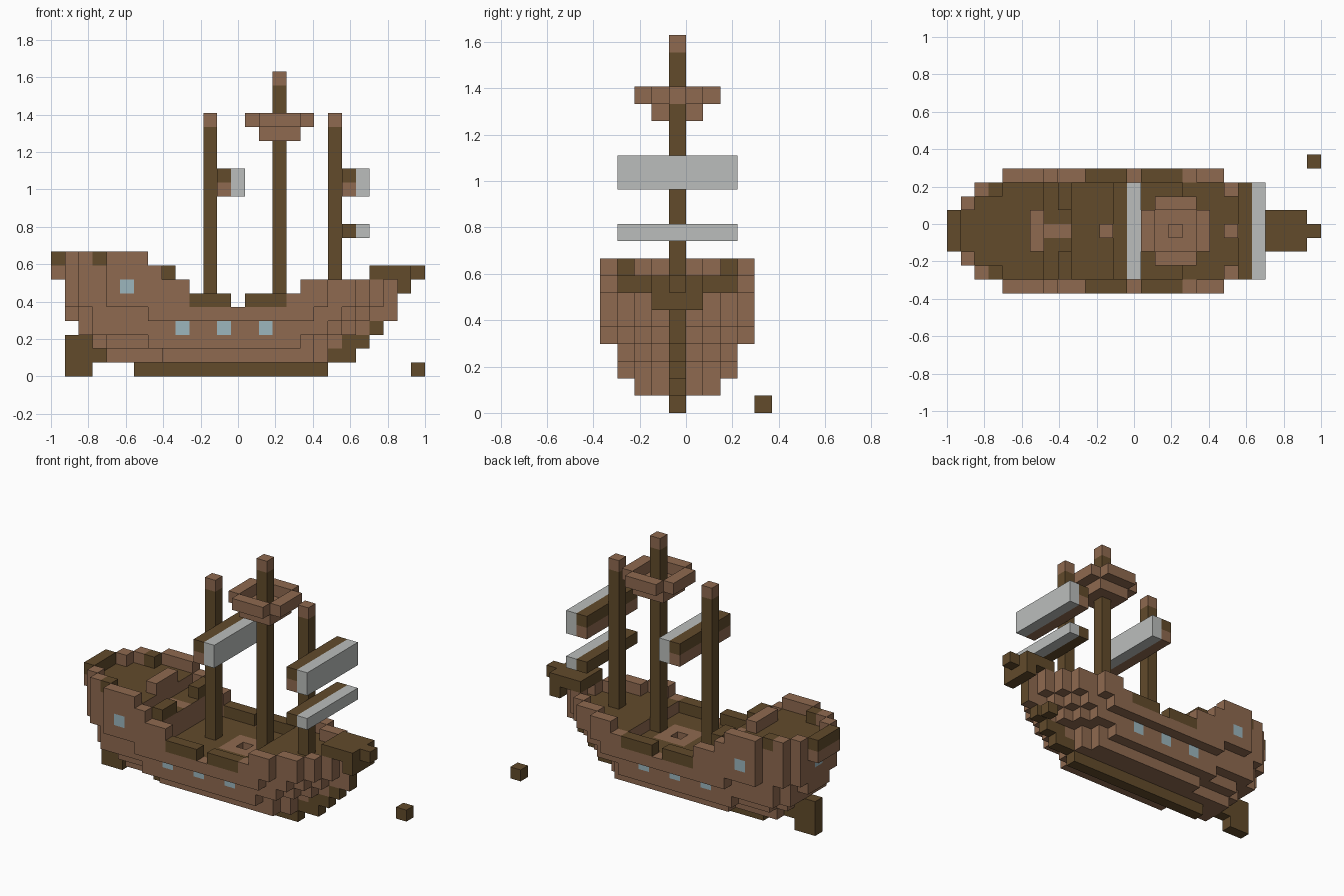
import bpy, bmesh
from mathutils import Vector

cube = bpy.data.objects.get("Cube")
if cube:
    bpy.data.objects.remove(cube, do_unlink=True)

U = 2 / 27                       # block size
ORIGIN = Vector((-1, -U / 2, 0))  # y cells are counted from the centreline


def material(name, rgb):
    m = bpy.data.materials.new(name)
    m.use_nodes = True
    m.diffuse_color = (*rgb, 1)
    m.node_tree.nodes["Principled BSDF"].inputs["Base Color"].default_value = (*rgb, 1)
    return m


MATS = [material("brown_planks", (0.275, 0.144, 0.08)),
        material("dark_timber", (0.122, 0.07, 0.024)),
        material("grey_canvas", (0.497, 0.515, 0.503)),
        material("pale_blue_glass", (0.332, 0.468, 0.515))]
BROWN, DARK, GREY, BLUE = range(4)
AXES = [Vector(a) for a in ((1, 0, 0), (0, 1, 0), (0, 0, 1))]


def box(x0, x1, y0, y1, z0, z1):
    """Inclusive block of cells."""
    return {(x, y, z) for x in range(x0, x1 + 1)
            for y in range(y0, y1 + 1) for z in range(z0, z1 + 1)}


def build(name, cells, colour):
    """Skin a set of cells; colour is an index or a rule of cell and direction."""
    bm = bmesh.new()
    for cell in cells:
        c = Vector(cell) + Vector((0.5, -0.0, 0.5))
        for a in range(3):
            for s in (-1, 1):
                n = AXES[a] * s
                if tuple(int(v) for v in Vector(cell) + n) in cells:
                    continue
                p, q = AXES[(a + 1) % 3] / 2, AXES[(a + 2) % 3] / 2 * s
                mid = c + n / 2
                corners = (mid - p - q, mid + p - q, mid + p + q, mid - p + q)
                f = bm.faces.new([bm.verts.new(ORIGIN + v * U) for v in corners])
                f.material_index = colour if isinstance(colour, int) else colour(cell, n)
    bmesh.ops.remove_doubles(bm, verts=bm.verts, dist=U / 100)
    mesh = bpy.data.meshes.new(name)
    bm.to_mesh(mesh)
    bm.free()
    for m in MATS:
        mesh.materials.append(m)
    ob = bpy.data.objects.new(name, mesh)
    bpy.context.collection.objects.link(ob)
    return ob


def plan(*steps):
    """Stepped deck outline from (half width, first, last) runs."""
    return {(x, y) for h, a, b in steps for x in range(a, b + 1) for y in range(-h, h + 1)}


def rim(outline):
    return {(x, y) for x, y in outline
            if any((x + dx, y + dy) not in outline
                   for dx, dy in ((1, 0), (-1, 0), (0, 1), (0, -1)))}


def layer(outline, z):
    return {(x, y, z) for x, y in outline}


# Hull outlines from the keel upwards
upper = plan((4, 4, 19), (3, 2, 21), (2, 1, 22), (1, 1, 23), (0, 1, 24))
poop = {(x, y) for x, y in upper if x <= 8} | plan((1, 0, 1))
hull = layer(plan((2, 8, 18), (1, 4, 19)), 1)
hull |= layer(plan((3, 7, 17), (2, 4, 18), (1, 3, 19), (0, 3, 20)), 2)
hull |= layer(plan((3, 3, 19), (2, 2, 20), (1, 2, 21), (0, 2, 22)), 3)
hull |= layer(plan((4, 7, 18), (3, 3, 20), (2, 2, 21), (1, 1, 22), (0, 1, 24)), 4)

# Raised stern and bow decks, with their bulwarks
edge = rim(upper)
hull |= layer({c for c in upper if c[0] <= 8 or c[0] >= 17}, 5)
hull |= layer({c for c in upper if c[0] <= 8}, 6)
hull |= layer({c for c in edge if c[0] >= 18 or c[0] == 9}, 6)
hull |= layer({c for c in edge if c[0] == 9}, 5)
hull |= layer({c for c in poop if c[0] <= 6}, 7)
hull |= {(7, y, 7) for y in (-4, 4)}
stern_rail = {c for c in rim(poop) if c[0] <= 6}
hull |= layer(stern_rail, 8) | box(6, 6, -1, 1, 8, 8)
hull.discard((14, 0, 4))         # hatch opening

DECK_PATCH = {(7, 0), (8, 0)} | {(x, y) for x in (13, 14, 15) for y in (-1, 0, 1)}


def hull_colour(cell, n):
    x, y, z = cell
    if n.y and (x, z) in {(9, 3), (12, 3), (15, 3), (5, 6)} and abs(y) >= 3:
        return BLUE              # side windows
    if n.x < 0 and (x, y, z) == (1, 0, 6):
        return BLUE              # stern window
    if z == 8 and x in (0, 3):
        return DARK              # stern rail posts
    if n.x > 0 and y == 0 and x == 24 and z in (4, 5):
        return DARK              # top of the stem
    if n.z > 0 and 4 <= z <= 7 and abs(y) < 4 and (x, y) not in DECK_PATCH:
        if z != 6 or x < 10:
            return DARK          # planked decks
    return BROWN


build("hull", hull, hull_colour)

# Keel, stem and rudder on the centreline
build("keel", box(6, 19, 0, 0, 0, 0), DARK)
build("stem", box(20, 21, 0, 0, 1, 1) | box(21, 22, 0, 0, 2, 2) | {(23, 0, 3)}, DARK)
build("rudder", box(1, 2, 0, 0, 0, 2) | {(3, 0, 1)}, DARK)

# Dark rails at the waist and at the stern steps
for side, s in (("left", 4), ("right", -4)):
    for place, x in (("aft", 10), ("fore", 14)):
        build(f"{place}_{side}_waist_rail", box(x, x + 2, s, s, 5, 5), DARK)
build("quarterdeck_rail", box(8, 8, -3, -2, 7, 7) | box(8, 8, 2, 3, 7, 7), DARK)

# Bowsprit platform
build("bowsprit", box(23, 25, -1, 1, 7, 7) | box(25, 25, -1, 1, 6, 6) | {(26, 0, 7)}, DARK)

# Masts with pale caps
for name, x, base, top in (("aft", 11, 5, 18), ("main", 16, 5, 21), ("fore", 20, 6, 18)):
    build(f"{name}_mast", box(x, x, 0, 0, base, top),
          lambda c, n, t=top: BROWN if c[2] == t else DARK)

# Lookout basket
basket = box(15, 17, -1, 1, 17, 17) - {(16, 0, 17)}
basket |= box(14, 18, -1, 1, 18, 18) | box(15, 17, -2, 2, 18, 18)
basket -= box(15, 17, -1, 1, 18, 18)
build("lookout_basket", basket, BROWN)

# Furled sails on their yards
for name, x, z0, z1 in (("aft", 12, 13, 14), ("fore_upper", 21, 13, 14), ("fore_lower", 21, 10, 10)):
    build(f"{name}_yard", box(x, x, -3, 3, z0, z1),
          lambda c, n: BROWN if c[2] == 13 else DARK)
    build(f"{name}_sail", box(x + 1, x + 1, -3, 3, z0, z1), GREY)

# Loose block beside the bow
build("loose_block", {(26, 5, 0)}, DARK)
